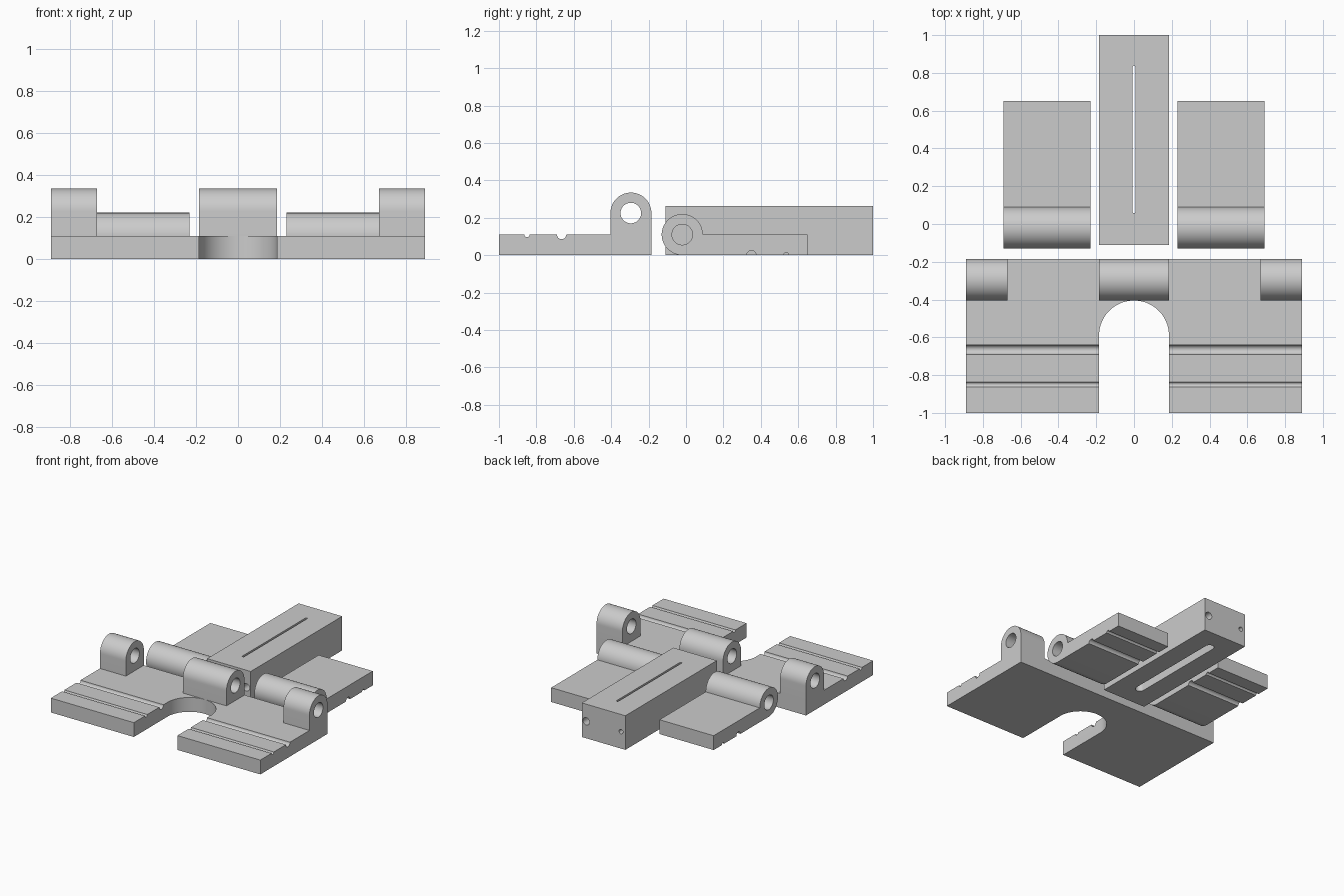
import bpy
import bmesh
from math import cos, sin, radians

default = bpy.data.objects.get("Cube")
if default:
    bpy.data.objects.remove(default, do_unlink=True)

grey = bpy.data.materials.new("plain grey")
grey.use_nodes = True
grey.diffuse_color = (0.6, 0.6, 0.6, 1)
grey.node_tree.nodes["Principled BSDF"].inputs["Base Color"].default_value = (0.6, 0.6, 0.6, 1)

PLACE = {
    "X": lambda a, b, t: (t, a, b),
    "Y": lambda a, b, t: (a, t, b),
    "Z": lambda a, b, t: (a, b, t),
}


def arc(a, b, r, start, end, steps=16):
    """Points on an arc, angles in degrees."""
    angles = [radians(start + (end - start) * i / steps) for i in range(steps + 1)]
    return [(a + r * cos(t), b + r * sin(t)) for t in angles]


def circle(a, b, r, steps=48):
    return arc(a, b, r, 0, 360, steps)[:-1]


def slot(r, lo, hi):
    """Long outline with rounded ends, running along the second axis."""
    return arc(0, hi, r, 0, 180) + arc(0, lo, r, 180, 360)


def prism(name, outline, axis, lo, hi):
    """Extrude a flat outline along an axis."""
    bm = bmesh.new()
    ends = [[bm.verts.new(PLACE[axis](a, b, t)) for a, b in outline] for t in (lo, hi)]
    for ring in ends:
        bm.faces.new(ring)
    n = len(outline)
    for i in range(n):
        j = (i + 1) % n
        bm.faces.new((ends[0][i], ends[0][j], ends[1][j], ends[1][i]))
    bmesh.ops.recalc_face_normals(bm, faces=bm.faces)
    mesh = bpy.data.meshes.new(name)
    bm.to_mesh(mesh)
    bm.free()
    mesh.materials.append(grey)
    obj = bpy.data.objects.new(name, mesh)
    bpy.context.collection.objects.link(obj)
    return obj


def combine(obj, tool, operation="DIFFERENCE"):
    """Apply a boolean and remove the tool object."""
    mod = obj.modifiers.new("combine", "BOOLEAN")
    mod.operation = operation
    mod.solver = "EXACT"
    mod.object = tool
    bpy.context.view_layer.objects.active = obj
    bpy.ops.object.modifier_apply(modifier=mod.name)
    bpy.data.objects.remove(tool, do_unlink=True)


def finish(obj):
    bpy.ops.object.select_all(action="DESELECT")
    obj.select_set(True)
    bpy.context.view_layer.objects.active = obj
    bpy.ops.object.shade_smooth_by_angle(angle=radians(30))


T = 0.11        # plate thickness, also the barrel radius
BORE = 0.055    # hinge hole radius
HALF = 0.185    # half width of the centre parts

# Base plate with two round grooves across its top
plate = [(-1, 0), (-0.185, 0), (-0.185, T)]
plate += arc(-0.665, T, 0.025, 0, -180) + arc(-0.85, T, 0.014, 0, -180) + [(-1, T)]
base = prism("base_plate", plate, "X", -0.89, 0.89)

# U-shaped opening at the front
opening = [(-HALF, -1.1), (HALF, -1.1)] + arc(0, -0.59, HALF, 0, 180, 40)
combine(base, prism("opening_cutter", opening, "Z", -0.1, 0.2))

# Three hinge lugs along the back edge, bored through
lug = [(-0.404, 0.05), (-0.185, 0.05)] + arc(-0.2945, 0.225, 0.1095, 0, 180, 32)
for lo, hi in ((-0.89, -0.67), (-HALF, HALF), (0.67, 0.89)):
    combine(base, prism("hinge_lug", lug, "X", lo, hi), "UNION")
combine(base, prism("bore_cutter", circle(-0.295, 0.225, BORE), "X", -1, 1))
finish(base)

# Two hinged arms, barrel at the front and grooves underneath
arm = arc(-0.02, T, T, 270, 0, 48) + [(0.65, T), (0.65, 0)]
arm += arc(0.535, 0, 0.014, 0, 180) + arc(0.35, 0, 0.025, 0, 180)
for name, lo, hi in (("right_arm", -0.69, -0.23), ("left_arm", 0.23, 0.69)):
    part = prism(name, arm, "X", lo, hi)
    combine(part, prism("bore_cutter", circle(-0.02, T, BORE), "X", -1, 1))
    finish(part)

# Centre block with a narrow slot, wider below, and two lengthwise holes
block = prism("centre_block", [(-0.11, 0), (1, 0), (1, 0.262), (-0.11, 0.262)], "X", -HALF, HALF)
combine(block, prism("slot_cutter", slot(0.008, 0.065, 0.83), "Z", -0.1, 0.4))
combine(block, prism("wide_slot_cutter", slot(0.033, 0.065, 0.83), "Z", -0.1, 0.13))
for x, r in ((0.148, 0.028), (-0.148, 0.017)):
    combine(block, prism("hole_cutter", circle(x, 0.13, r, 32), "Y", -0.3, 1.2))
finish(block)
